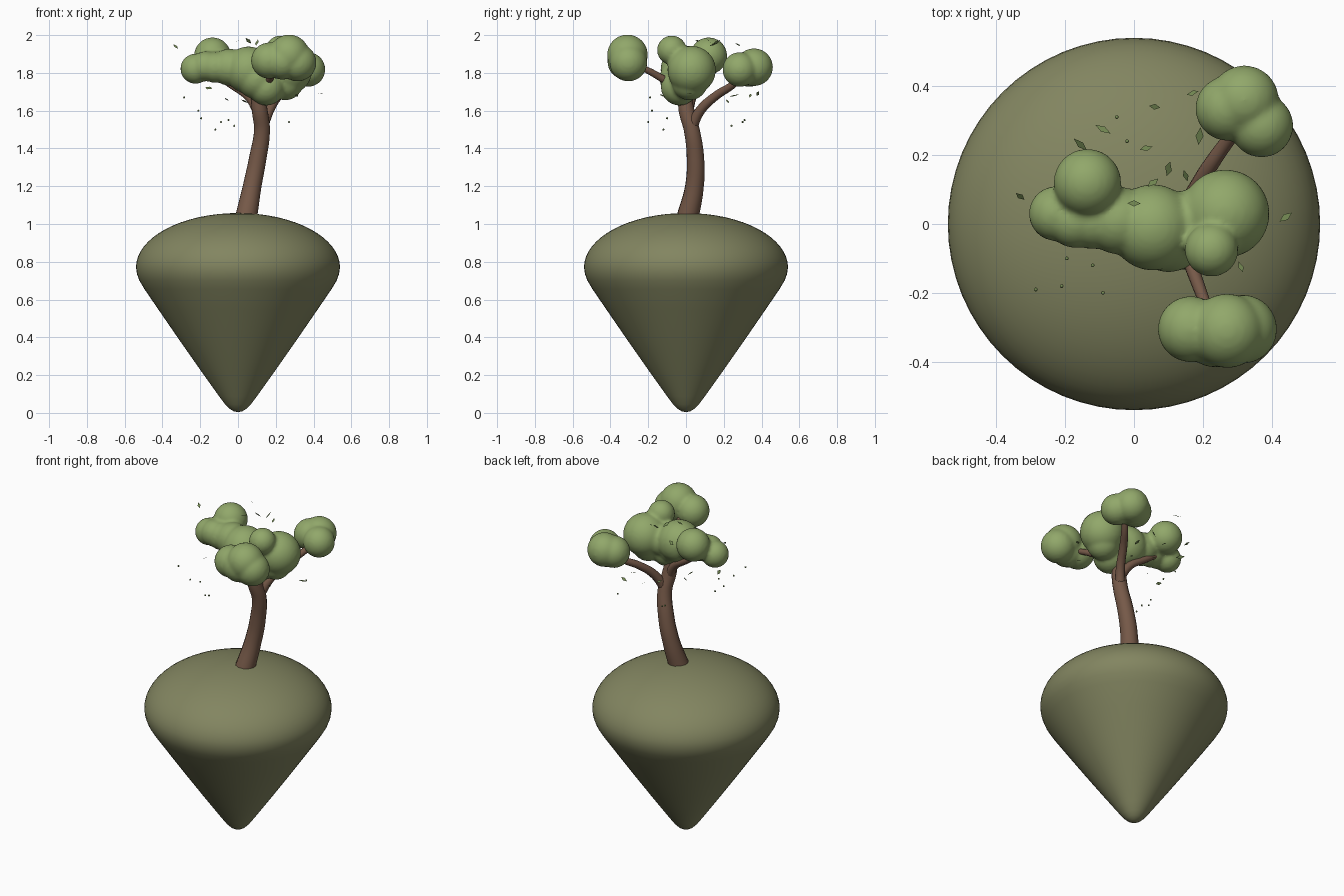
import bpy, bmesh, math, random
from mathutils import Matrix, Vector, Euler

if "Cube" in bpy.data.objects:
    bpy.data.objects.remove(bpy.data.objects["Cube"])

random.seed(4)


def material(name, rgb):
    m = bpy.data.materials.new(name)
    m.diffuse_color = (*rgb, 1)
    m.use_nodes = True
    m.node_tree.nodes["Principled BSDF"].inputs["Base Color"].default_value = m.diffuse_color
    return m


MOSS = material("olive_ground", (0.225, 0.235, 0.118))
BARK = material("brown_bark", (0.180, 0.100, 0.065))
LEAF = material("leaf_green", (0.285, 0.390, 0.145))
LOOSE = material("loose_leaf_green", (0.180, 0.260, 0.090))


def add_object(name, bm, mat, angle=None):
    me = bpy.data.meshes.new(name)
    bm.to_mesh(me)
    bm.free()
    me.materials.append(mat)
    ob = bpy.data.objects.new(name, me)
    bpy.context.collection.objects.link(ob)
    if angle:
        select(ob)
        bpy.ops.object.shade_smooth_by_angle(angle=math.radians(angle))
    return ob


def select(ob):
    bpy.ops.object.select_all(action='DESELECT')
    ob.select_set(True)
    bpy.context.view_layer.objects.active = ob


# Floating island: rounded cone below, half ellipsoid on top, turned around z
profile = [(0, 0.004), (0.022, 0.008), (0.045, 0.022), (0.068, 0.045), (0.10, 0.088),
           (0.20, 0.228), (0.31, 0.385), (0.42, 0.545), (0.495, 0.655), (0.522, 0.70), (0.535, 0.735)]
profile += [(0.54 * math.cos(t), 0.77 + 0.288 * math.sin(t))
            for t in (i * math.pi / 32 for i in range(17))]
profile[-1] = (0, 1.058)
bm = bmesh.new()
verts = [bm.verts.new((r, 0, z)) for r, z in profile]
edges = [bm.edges.new(p) for p in zip(verts, verts[1:])]
bmesh.ops.spin(bm, geom=verts + edges, cent=(0, 0, 0), axis=(0, 0, 1),
               angle=math.tau, steps=64, use_merge=True)
bmesh.ops.remove_doubles(bm, verts=bm.verts, dist=0.0005)
bmesh.ops.recalc_face_normals(bm, faces=bm.faces)
add_object("island", bm, MOSS, 60)


# Trunk and branches: tapered tubes along smooth paths, points are (x, y, z, radius)
def tube(name, points):
    cu = bpy.data.curves.new(name, 'CURVE')
    cu.dimensions = '3D'
    cu.bevel_depth = 1.0
    cu.bevel_resolution = 4
    cu.resolution_u = 6
    cu.use_fill_caps = True
    sp = cu.splines.new('BEZIER')
    sp.bezier_points.add(len(points) - 1)
    for bp, (x, y, z, r) in zip(sp.bezier_points, points):
        bp.co = (x, y, z)
        bp.radius = r
        bp.handle_left_type = bp.handle_right_type = 'AUTO'
    cu.materials.append(BARK)
    ob = bpy.data.objects.new(name, cu)
    bpy.context.collection.objects.link(ob)
    select(ob)
    bpy.ops.object.convert(target='MESH')
    bpy.ops.object.shade_smooth_by_angle(angle=math.radians(50))


tube("trunk", [(0.04, 0.005, 1.02, 0.060), (0.075, 0.045, 1.2, 0.050), (0.105, 0.050, 1.35, 0.047),
               (0.127, 0.030, 1.5, 0.043), (0.115, 0.003, 1.6, 0.043), (0.10, -0.01, 1.72, 0.035)])
tube("back_branch", [(0.125, 0.025, 1.50, 0.030), (0.165, 0.075, 1.60, 0.026),
                     (0.215, 0.16, 1.68, 0.023), (0.275, 0.245, 1.735, 0.020), (0.33, 0.31, 1.80, 0.016)])
tube("front_branch", [(0.115, 0.0, 1.62, 0.028), (0.145, -0.06, 1.72, 0.023),
                      (0.18, -0.16, 1.79, 0.019), (0.225, -0.28, 1.85, 0.015)])
tube("left_branch", [(0.115, 0.005, 1.58, 0.030), (0.06, 0.03, 1.67, 0.024),
                     (-0.04, 0.055, 1.74, 0.020), (-0.16, 0.06, 1.82, 0.015)])


# Foliage: overlapping balls (x, y, z, radius) fused into soft clumps
def clump(name, balls):
    bm = bmesh.new()
    for x, y, z, r in balls:
        bmesh.ops.create_icosphere(bm, subdivisions=4, radius=r,
                                   matrix=Matrix.Translation((x, y, z)))
    ob = add_object(name, bm, LEAF)
    remesh = ob.modifiers.new("fuse", 'REMESH')
    remesh.mode = 'VOXEL'
    remesh.voxel_size = 0.010
    remesh.use_smooth_shade = True
    soften = ob.modifiers.new("soften", 'SMOOTH')
    soften.factor = 0.5
    soften.iterations = 6


clump("back_foliage", [(0.370, 0.285, 1.818, 0.092), (0.320, 0.360, 1.830, 0.100),
                       (0.272, 0.335, 1.820, 0.094)])
clump("front_foliage", [(0.165, -0.305, 1.865, 0.096), (0.235, -0.320, 1.860, 0.096),
                        (0.270, -0.310, 1.895, 0.108), (0.315, -0.305, 1.855, 0.100)])
clump("middle_foliage", [(0.055, -0.01, 1.815, 0.125), (0.10, -0.03, 1.77, 0.110),
                         (0.15, -0.035, 1.725, 0.098), (0.165, 0.0, 1.80, 0.100),
                         (0.265, 0.03, 1.815, 0.128), (0.25, 0.02, 1.75, 0.095),
                         (0.225, -0.075, 1.920, 0.078),
                         (-0.045, 0.01, 1.83, 0.098), (-0.12, 0.01, 1.83, 0.083),
                         (-0.225, 0.03, 1.822, 0.080), (-0.17, 0.01, 1.835, 0.080),
                         (-0.135, 0.12, 1.890, 0.098)])

# Drifting leaves: thin flat diamonds, each with its own tilt
bm = bmesh.new()
for p in [(-0.33, 0.08, 1.94), (-0.09, 0.275, 1.95), (0.035, 0.22, 1.65), (0.10, 0.16, 1.96),
          (0.15, 0.14, 1.95), (0.19, 0.255, 1.68), (0.055, 0.12, 1.97), (0.06, 0.34, 1.68),
          (0.17, 0.38, 1.69), (-0.155, 0.23, 1.72), (0.44, 0.02, 1.69), (0.31, -0.125, 1.68),
          (-0.21, -0.03, 1.68), (0.0, 0.06, 1.97), (-0.06, 0.04, 1.66)]:
    turn = Euler((random.uniform(-0.8, 0.8), random.uniform(-0.8, 0.8), random.uniform(0, 6.28))).to_matrix()
    s = random.uniform(0.018, 0.028)
    bm.faces.new([bm.verts.new(Vector(p) + turn @ Vector(c))
                  for c in ((s, 0, 0), (0, 0.45 * s, 0), (-s, 0, 0), (0, -0.45 * s, 0))])
add_object("drifting_leaves", bm, LOOSE)

# Tiny seeds falling under the crown
bm = bmesh.new()
for p in [(-0.285, -0.19, 1.67), (-0.195, -0.10, 1.56), (-0.12, -0.12, 1.50), (-0.09, -0.20, 1.54),
          (-0.05, 0.31, 1.55), (-0.02, 0.24, 1.52), (0.27, 0.30, 1.54), (-0.21, -0.18, 1.60)]:
    bmesh.ops.create_icosphere(bm, subdivisions=1, radius=0.006, matrix=Matrix.Translation(p))
add_object("falling_seeds", bm, LOOSE, 60)
